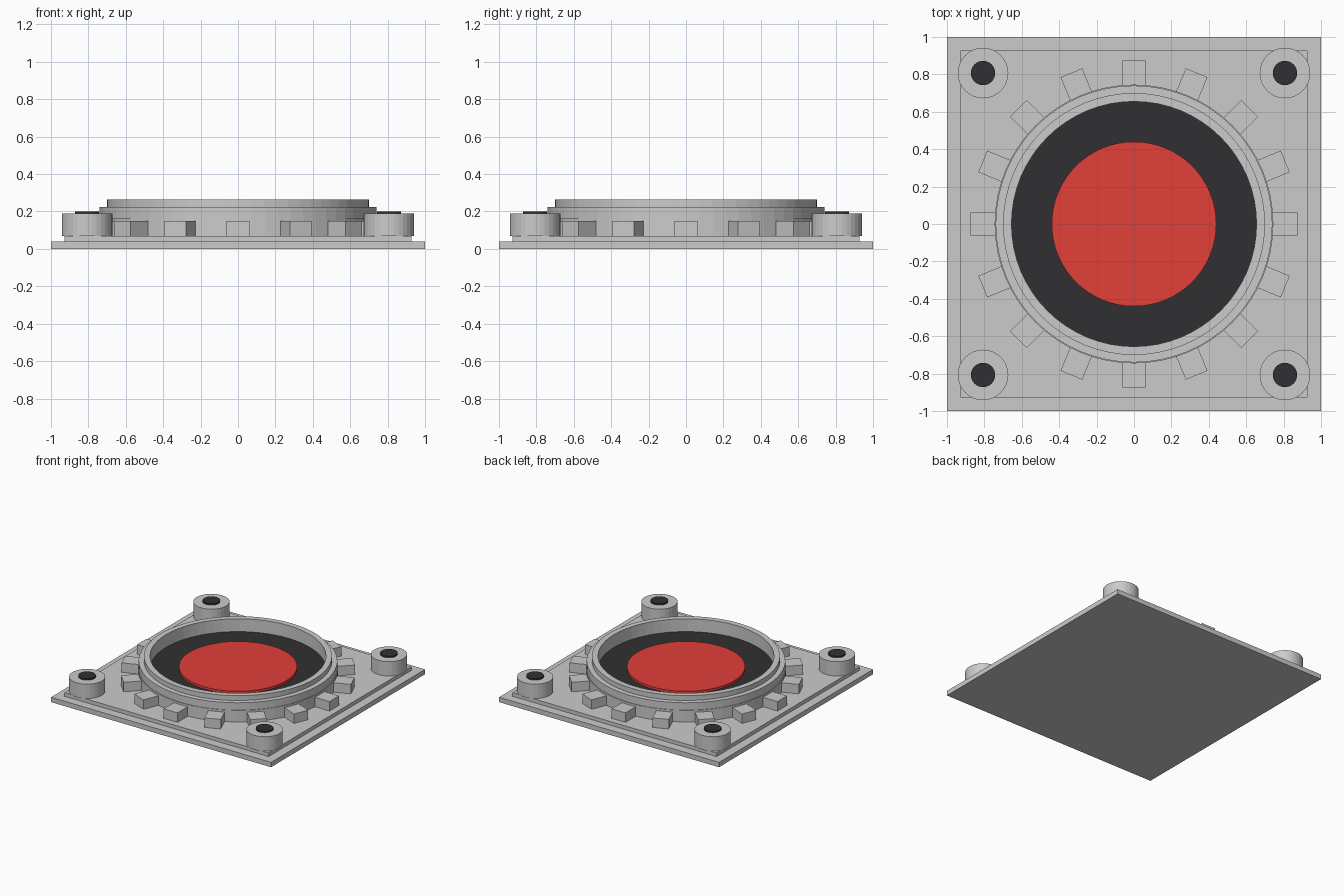
import bpy, bmesh
from math import pi, cos, sin
from mathutils import Matrix

if "Cube" in bpy.data.objects:
    bpy.data.objects.remove(bpy.data.objects["Cube"])


def material(name, color):
    m = bpy.data.materials.new(name)
    m.diffuse_color = (*color, 1)
    m.use_nodes = True
    m.node_tree.nodes["Principled BSDF"].inputs["Base Color"].default_value = m.diffuse_color
    return m


DARK = material("dark", (0.03, 0.03, 0.032))
RED = material("red", (0.75, 0.05, 0.042))


def finish(name, bm, mat=None):
    bmesh.ops.recalc_face_normals(bm, faces=bm.faces)
    me = bpy.data.meshes.new(name)
    bm.to_mesh(me)
    bm.free()
    ob = bpy.data.objects.new(name, me)
    bpy.context.collection.objects.link(ob)
    if mat:
        me.materials.append(mat)
    return ob


def box(name, x, y, z, rot=0.0):
    """Box from (min, max) ranges, turned about the z axis."""
    bm = bmesh.new()
    mid = Matrix.Translation((sum(x) / 2, sum(y) / 2, sum(z) / 2))
    size = Matrix.Diagonal((x[1] - x[0], y[1] - y[0], z[1] - z[0], 1))
    bmesh.ops.create_cube(bm, size=1, matrix=Matrix.Rotation(rot, 4, 'Z') @ mid @ size)
    return finish(name, bm)


def disc(name, r, z0, z1, sides, at=(0, 0), mat=None):
    bm = bmesh.new()
    bmesh.ops.create_cone(bm, cap_ends=True, segments=sides, radius1=r, radius2=r,
                          depth=z1 - z0,
                          matrix=Matrix.Translation((*at, (z0 + z1) / 2)))
    return finish(name, bm, mat)


def lathe(name, profile, sides):
    """Closed (r, z) profile revolved about the z axis."""
    bm = bmesh.new()
    rings = [[bm.verts.new((r * cos(2 * pi * i / sides), r * sin(2 * pi * i / sides), z))
              for i in range(sides)] for r, z in profile]
    for k, a in enumerate(rings):
        b = rings[(k + 1) % len(rings)]
        for i in range(sides):
            j = (i + 1) % sides
            bm.faces.new((a[i], a[j], b[j], b[i]))
    return finish(name, bm)


# Stepped square base
box("base_plate", (-1, 1), (-1, 1), (0, 0.04))
box("upper_plate", (-0.927, 0.927), (-0.927, 0.927), (0.04, 0.07))

# Round collar with a stepped rim
lathe("collar", [(0.655, 0.07), (0.745, 0.07), (0.745, 0.165), (0.74, 0.165),
                 (0.74, 0.225), (0.70, 0.225), (0.70, 0.265), (0.655, 0.265)], 64)

# Recessed dark floor and red button
disc("dark_floor", 0.656, 0.07, 0.16, 64, mat=DARK)
disc("red_button", 0.44, 0.16, 0.18, 64, mat=RED)

# Teeth around the collar
for i in range(16):
    box(f"tooth_{i + 1}", (0.72, 0.875), (-0.0625, 0.0625), (0.07, 0.148), i * pi / 8)

# Corner posts with dark bolt caps
for sx in (-1, 1):
    for sy in (-1, 1):
        at = (sx * 0.807, sy * 0.807)
        tag = ("right" if sx > 0 else "left") + ("_back" if sy > 0 else "_front")
        disc("post_" + tag, 0.135, 0.07, 0.188, 32, at)
        disc("bolt_cap_" + tag, 0.065, 0.18, 0.2, 32, at, DARK)
